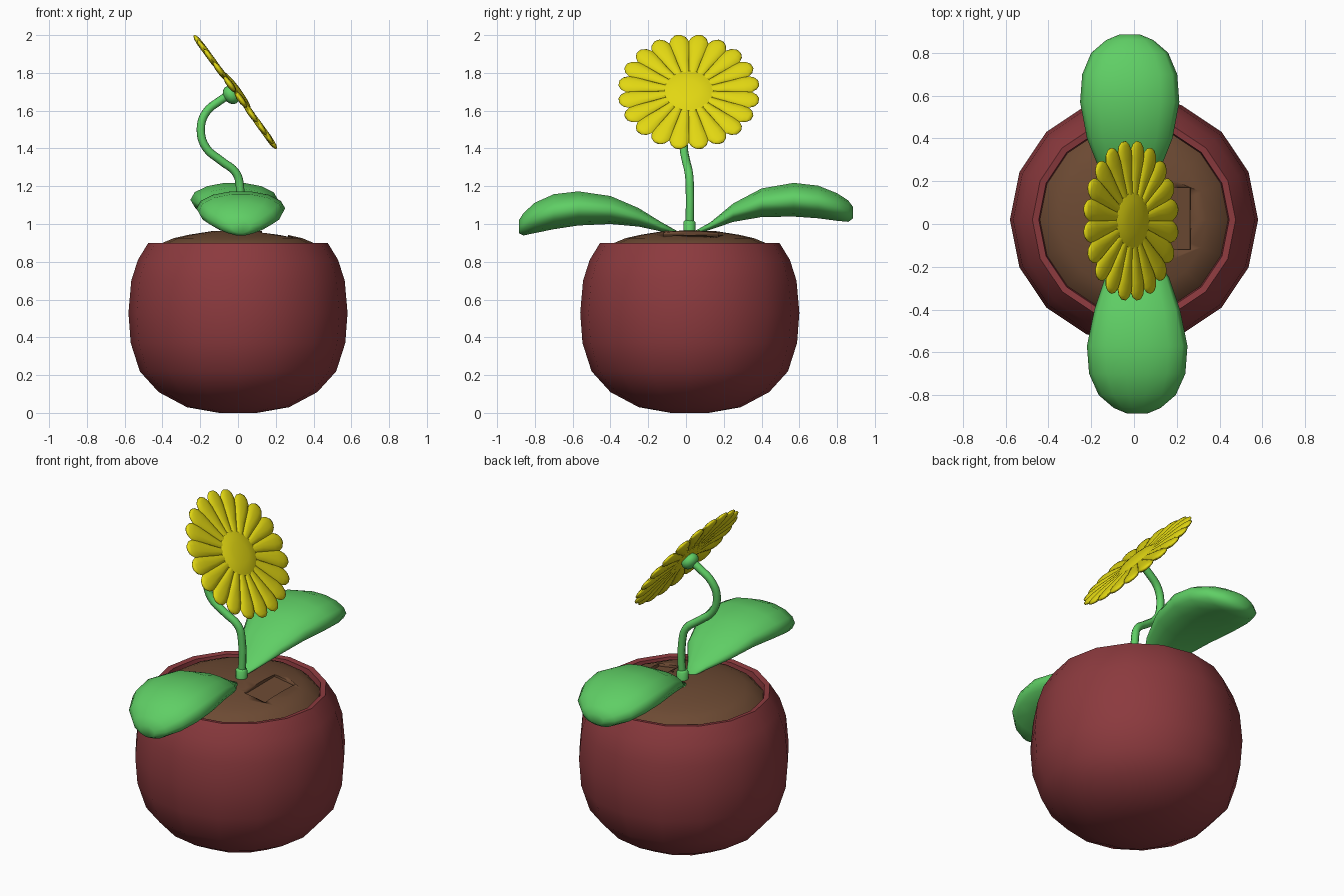
import bpy, bmesh
from math import sin, cos, pi, radians
from mathutils import Matrix, Vector

if "Cube" in bpy.data.objects:
    bpy.data.objects.remove(bpy.data.objects["Cube"])


def material(name, rgb):
    m = bpy.data.materials.new(name)
    m.diffuse_color = (*rgb, 1)
    m.use_nodes = True
    m.node_tree.nodes["Principled BSDF"].inputs["Base Color"].default_value = m.diffuse_color
    return m


RED = material("terracotta", (0.26, 0.042, 0.048))
BROWN = material("earth", (0.15, 0.068, 0.033))
GREEN = material("leaf_green", (0.115, 0.62, 0.13))
YELLOW = material("petal_yellow", (0.76, 0.68, 0.006))


def finish(name, bm, mat, angle=50):
    bmesh.ops.recalc_face_normals(bm, faces=bm.faces)
    me = bpy.data.meshes.new(name)
    bm.to_mesh(me)
    bm.free()
    ob = bpy.data.objects.new(name, me)
    bpy.context.collection.objects.link(ob)
    me.materials.append(mat)
    bpy.ops.object.select_all(action='DESELECT')
    ob.select_set(True)
    bpy.context.view_layer.objects.active = ob
    bpy.ops.object.shade_smooth_by_angle(angle=radians(angle))
    return ob


def skin(bm, rings):
    """Bridge equal rings of points and cap both ends."""
    vs = [[bm.verts.new(p) for p in r] for r in rings]
    n = len(vs[0])
    for a, b in zip(vs, vs[1:]):
        for i in range(n):
            j = (i + 1) % n
            bm.faces.new((a[i], a[j], b[j], b[i]))
    bm.faces.new(vs[0])
    bm.faces.new(vs[-1])


def lathe(bm, profile, n, mat=Matrix()):
    skin(bm, [[mat @ Vector((r * cos(2 * pi * i / n), r * sin(2 * pi * i / n), z))
               for i in range(n)] for r, z in profile])


def loft(bm, stations, n, mat):
    """Elliptical sections along x: (distance, bottom, top, half width)."""
    skin(bm, [[mat @ Vector((d, w * cos(2 * pi * i / n),
                             (lo + hi) / 2 + (hi - lo) / 2 * sin(2 * pi * i / n)))
               for i in range(n)] for d, lo, hi, w in stations])


CENTRE = Matrix.Translation((0, 0.02, 0))

# Round pot with an inward rim
bm = bmesh.new()
lathe(bm, [(0.1, 0), (0.27, 0.03), (0.42, 0.11), (0.52, 0.22), (0.568, 0.37),
           (0.58, 0.53), (0.565, 0.7), (0.53, 0.81), (0.475, 0.9),
           (0.445, 0.895), (0.435, 0.83)], 16, CENTRE)
finish("pot", bm, RED)

# Domed soil
bm = bmesh.new()
lathe(bm, [(0.43, 0.8), (0.44, 0.86), (0.4, 0.9), (0.34, 0.925), (0.26, 0.943),
           (0.14, 0.962), (0.03, 0.965)], 16, CENTRE)
soil = finish("soil", bm, BROWN, 35)

# Shallow rectangular recess cut into the soil
bm = bmesh.new()
bmesh.ops.create_cube(bm, size=1, matrix=Matrix.Translation((0.2, 0.025, 0.975))
                      @ Matrix.Rotation(radians(9), 4, 'Y')
                      @ Matrix.Diagonal((0.14, 0.29, 0.09, 1)))
cutter = finish("recess_cutter", bm, BROWN)
cutter.hide_render = True
cutter.hide_viewport = True
cut = soil.modifiers.new("recess", 'BOOLEAN')
cut.operation = 'DIFFERENCE'
cut.object = cutter

# Curved stem
cu = bpy.data.curves.new("stem", 'CURVE')
cu.dimensions = '3D'
cu.bevel_depth = 0.022
cu.bevel_resolution = 2
cu.resolution_u = 4
cu.use_fill_caps = True
path = [(0.01, 0.018, 0.93), (0.01, 0.02, 1.2), (-0.01, 0.015, 1.27),
        (-0.09, 0, 1.335), (-0.17, -0.012, 1.405), (-0.197, -0.012, 1.5),
        (-0.17, 0, 1.59), (-0.1, 0.01, 1.65), (-0.02, 0.015, 1.7)]
sp = cu.splines.new('BEZIER')
sp.bezier_points.add(len(path) - 1)
for bp, p in zip(sp.bezier_points, path):
    bp.co = p
    bp.handle_left_type = bp.handle_right_type = 'AUTO'
stem = bpy.data.objects.new("stem", cu)
bpy.context.collection.objects.link(stem)
cu.materials.append(GREEN)

# Collar where the stem leaves the soil
bm = bmesh.new()
lathe(bm, [(0.032, 0.94), (0.032, 1.01), (0.022, 1.02)], 12,
      Matrix.Translation((0.01, 0.018, 0)))
finish("stem_collar", bm, GREEN)

# Two puffy leaves
back = [(0.05, 0.945, 0.965, 0.02), (0.13, 0.97, 1.01, 0.065), (0.25, 1.01, 1.11, 0.14),
        (0.4, 1.035, 1.19, 0.2), (0.57, 1.037, 1.22, 0.232), (0.7, 1.028, 1.205, 0.222),
        (0.8, 1.015, 1.165, 0.18), (0.86, 1.01, 1.125, 0.11), (0.885, 1.03, 1.09, 0.05)]
front = [(0.05, 0.945, 0.965, 0.02), (0.13, 0.96, 1.01, 0.065), (0.25, 0.985, 1.085, 0.15),
         (0.4, 0.998, 1.15, 0.2), (0.57, 0.99, 1.175, 0.235), (0.7, 0.97, 1.16, 0.225),
         (0.8, 0.95, 1.115, 0.18), (0.86, 0.938, 1.06, 0.11), (0.885, 0.95, 1.02, 0.05)]
for name, shape, x, turn in (("back_leaf", back, -0.02, 90), ("front_leaf", front, 0.015, -90)):
    bm = bmesh.new()
    loft(bm, shape, 14, Matrix.Translation((x, 0, 0)) @ Matrix.Rotation(radians(turn), 4, 'Z'))
    finish(name, bm, GREEN, 80)

# Tilted flower head: twenty petals, domed middle, green calyx behind
HEAD = Matrix.Translation((-0.013, 0.015, 1.7)) @ Matrix.Rotation(radians(54), 4, 'Y')
petal = [(0.04, -0.008, 0.012, 0.008), (0.2, -0.012, 0.014, 0.034), (0.29, -0.018, 0.016, 0.05),
         (0.33, -0.018, 0.014, 0.052), (0.357, -0.014, 0.01, 0.04), (0.374, -0.007, 0.004, 0.018)]
bm = bmesh.new()
for k in range(20):
    loft(bm, petal, 10, HEAD @ Matrix.Rotation(radians(9 + 18 * k), 4, 'Z'))
finish("petals", bm, YELLOW, 80)

bm = bmesh.new()
lathe(bm, [(0.13, -0.008), (0.13, 0.01), (0.1, 0.021), (0.06, 0.027), (0.015, 0.029)], 24, HEAD)
finish("flower_middle", bm, YELLOW, 60)

bm = bmesh.new()
bmesh.ops.create_uvsphere(bm, u_segments=16, v_segments=10, radius=0.052,
                          matrix=HEAD @ Matrix.Translation((0, 0, -0.03))
                          @ Matrix.Diagonal((1, 1, 0.75, 1)))
bmesh.ops.bisect_plane(bm, geom=bm.verts[:] + bm.edges[:] + bm.faces[:],
                       plane_co=HEAD @ Vector((0, 0, -0.003)),
                       plane_no=HEAD.to_3x3() @ Vector((0, 0, 1)), clear_outer=True)
finish("calyx", bm, GREEN, 60)
